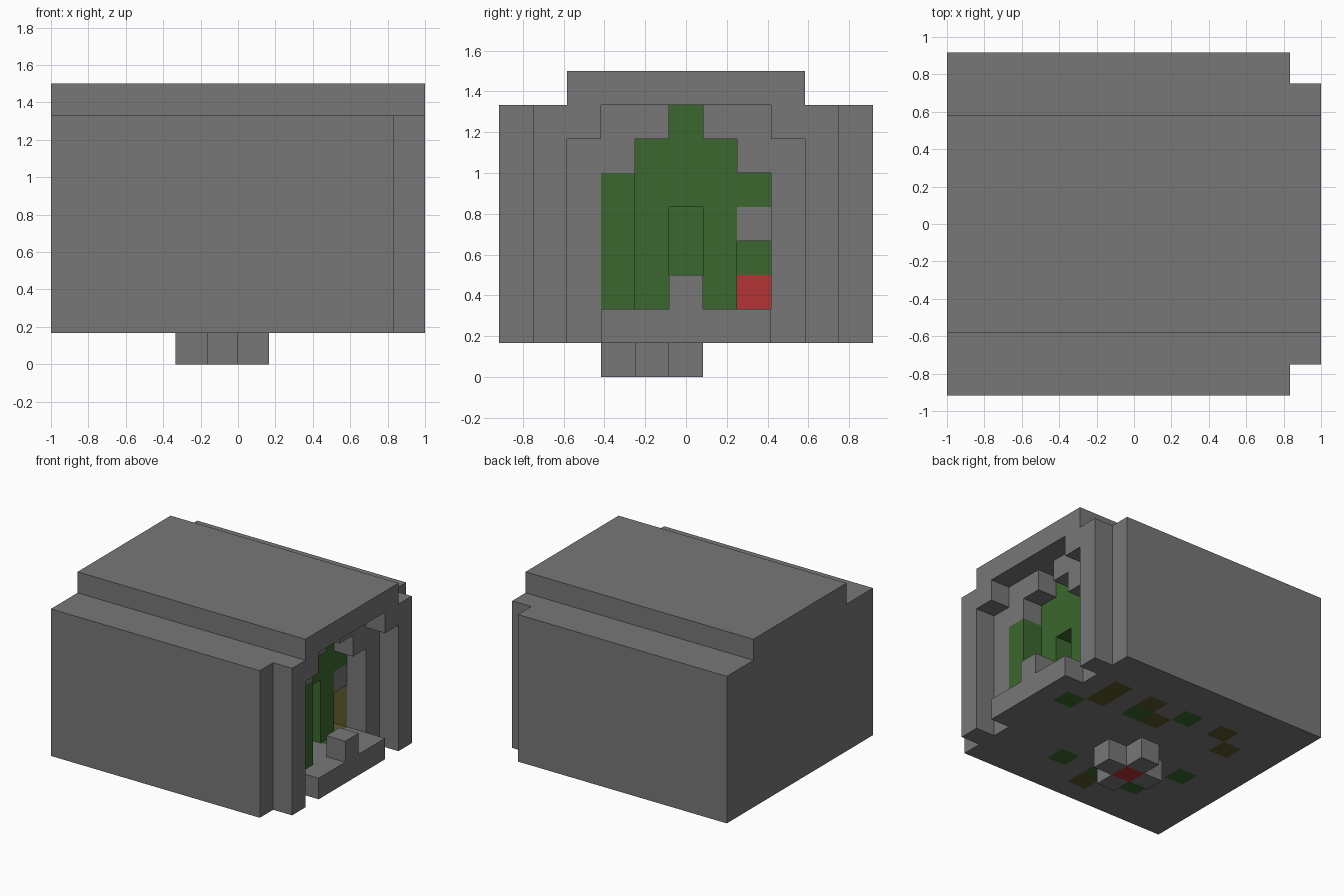
import bpy, bmesh
from itertools import product
from mathutils import Vector

if "Cube" in bpy.data.objects:
    bpy.data.objects.remove(bpy.data.objects["Cube"])

UNIT = 1 / 6                          # size of one building block
ORIGIN = Vector((-1, -5.5 * UNIT, 0))


def material(name, rgb):
    m = bpy.data.materials.new(name)
    m.use_nodes = True
    m.diffuse_color = (*rgb, 1)
    m.node_tree.nodes["Principled BSDF"].inputs["Base Color"].default_value = (*rgb, 1)
    return m


GRAY, GREEN, OLIVE, RED = range(4)
MATERIALS = [
    material("stone gray", (0.185, 0.185, 0.185)),
    material("leaf green", (0.043, 0.137, 0.027)),
    material("dark olive", (0.105, 0.1, 0.024)),
    material("brick red", (0.45, 0.036, 0.036)),
]


def fill(blocks, xs, ys, zs, color=GRAY):
    """Put blocks of one colour in a range; None clears them."""
    for cell in product(range(*xs), range(*ys), range(*zs)):
        if color is None:
            blocks.pop(cell, None)
        else:
            blocks[cell] = color


def build(name, blocks):
    """Make a mesh from the exposed sides of the blocks."""
    bm = bmesh.new()
    verts = {}

    def vert(p):
        if p not in verts:
            verts[p] = bm.verts.new(ORIGIN + Vector(p) * UNIT)
        return verts[p]

    for cell, color in blocks.items():
        for axis, side in product(range(3), (0, 1)):
            beside = list(cell)
            beside[axis] += 2 * side - 1
            if tuple(beside) in blocks:
                continue
            corners = []
            for a, b in ((0, 0), (1, 0), (1, 1), (0, 1)):
                p = list(cell)
                p[axis] += side
                p[(axis + 1) % 3] += a
                p[(axis + 2) % 3] += b
                corners.append(vert(tuple(p)))
            face = bm.faces.new(corners if side else corners[::-1])
            face.material_index = color
    bmesh.ops.dissolve_limit(bm, angle_limit=0.01, verts=bm.verts[:],
                             edges=bm.edges[:], delimit={'MATERIAL'})
    mesh = bpy.data.meshes.new(name)
    bm.to_mesh(mesh)
    bm.free()
    for m in MATERIALS:
        mesh.materials.append(m)
    obj = bpy.data.objects.new(name, mesh)
    bpy.context.collection.objects.link(obj)


# Main body with the arched cave at its +x end
body = {}
fill(body, (0, 11), (0, 11), (1, 8))
for y, top in ((4, 7), (5, 8), (6, 7), (7, 6)):
    fill(body, (10, 11), (y, y + 1), (2, top), None)

# Green lining of the cave
fill(body, (9, 11), (3, 4), (2, 6), GREEN)
for y in (4, 6):
    fill(body, (9, 10), (y, y + 1), (2, 7), GREEN)
fill(body, (9, 10), (5, 6), (5, 8), GREEN)
fill(body, (9, 10), (7, 8), (5, 6), GREEN)

# Deeper pockets in the cave and their coloured walls
fill(body, (9, 10), (5, 6), (2, 5), None)
fill(body, (8, 9), (5, 6), (2, 5), GREEN)
fill(body, (9, 10), (7, 8), (2, 4), None)
fill(body, (8, 9), (7, 8), (2, 3), RED)
fill(body, (8, 9), (7, 8), (3, 4), GREEN)
fill(body, (9, 10), (8, 9), (2, 4), OLIVE)

# Coloured blocks in the floor
for color, cells in (
    (GREEN, ((10, 6), (7, 7), (5, 8), (7, 2), (5, 2), (3, 2), (2, 4))),
    (OLIVE, ((9, 7), (9, 8), (7, 8), (6, 7), (3, 8), (2, 7), (5, 1))),
):
    for x, y in cells:
        fill(body, (x, x + 1), (y, y + 1), (1, 2), color)
build("body", body)

# Roof slab
roof = {}
fill(roof, (0, 12), (2, 9), (8, 9))
build("roof", roof)

# Door frame pillars with stepped upper corners
for name, pillar, corner in (("front_pillar", 1, 2), ("back_pillar", 9, 8)):
    frame = {}
    fill(frame, (11, 12), (pillar, pillar + 1), (1, 8))
    fill(frame, (11, 12), (corner, corner + 1), (7, 8))
    build(name, frame)

# Threshold with a centre post
threshold = {}
fill(threshold, (11, 12), (3, 8), (1, 2))
fill(threshold, (11, 12), (5, 6), (2, 3))
build("threshold", threshold)

# Cross-shaped foot with a red centre
foot = {}
fill(foot, (4, 7), (4, 5), (0, 1))
fill(foot, (5, 6), (3, 6), (0, 1))
foot[5, 4, 0] = RED
build("foot", foot)
